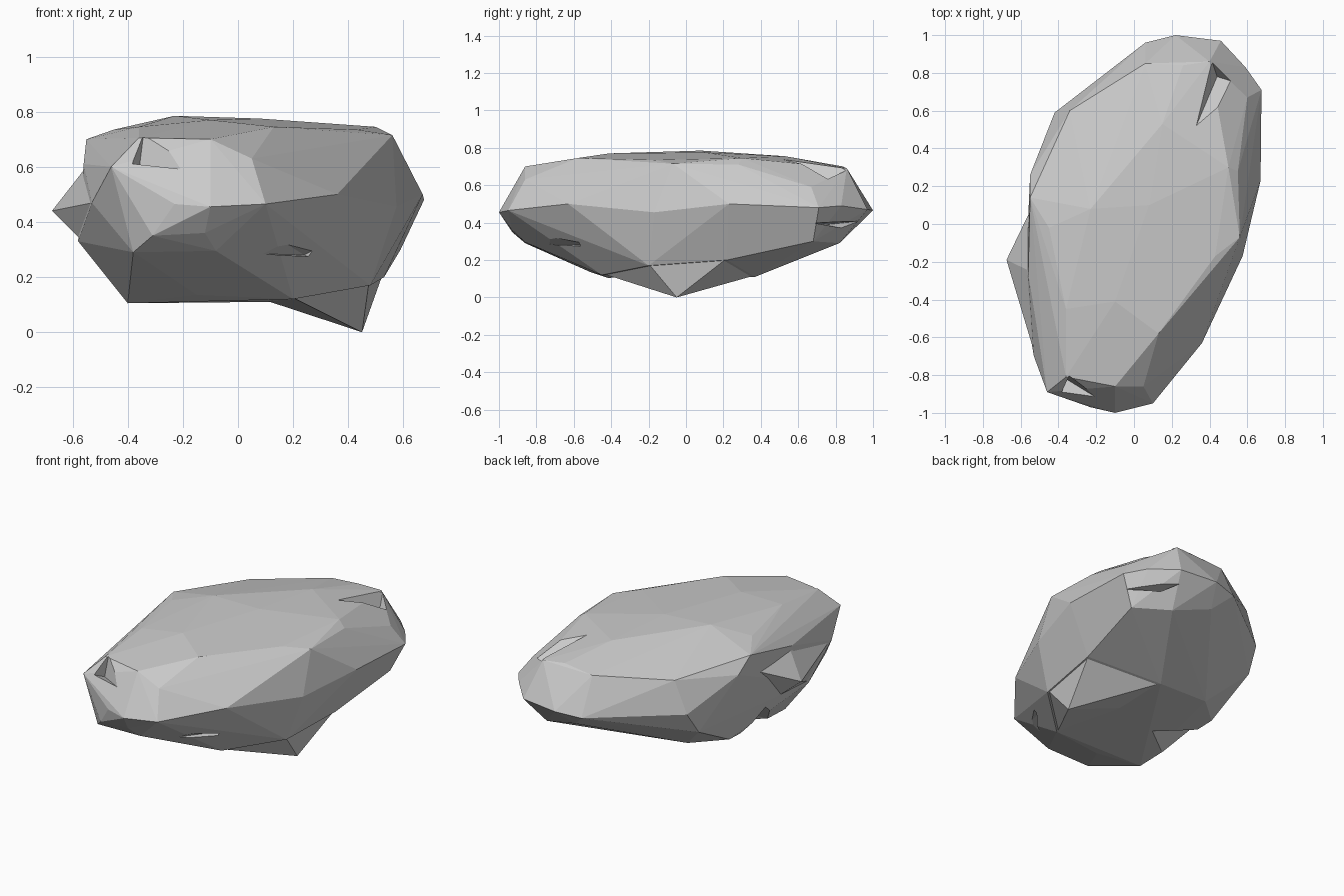
import bpy, bmesh


def hull(name, points):
    """Faceted solid wrapped tightly around a few corner points."""
    bm = bmesh.new()
    for p in points:
        bm.verts.new(p)
    bmesh.ops.convex_hull(bm, input=bm.verts[:])
    loose = [v for v in bm.verts if not v.link_faces]
    bmesh.ops.delete(bm, geom=loose, context='VERTS')
    bmesh.ops.recalc_face_normals(bm, faces=bm.faces[:])
    mesh = bpy.data.meshes.new(name)
    bm.to_mesh(mesh)
    bm.free()
    obj = bpy.data.objects.new(name, mesh)
    bpy.context.collection.objects.link(obj)
    return obj


# widest outline of the boulder
rim = [
    (0.22, 1.0, .465), (0.46, .97, .47), (0.59, .83, .49), (0.675, .71, .48),
    (0.67, .23, .50), (0.575, -.17, .455), (0.36, -.63, .50), (0.10, -.95, .465),
    (-0.10, -1.0, .455), (-0.23, -.97, .465), (-0.31, -.93, .35), (-0.12, -.93, .36),
    (-0.53, -.70, .47), (-0.55, .26, .62), (-0.42, .59, .46), (0.06, .96, .45),
]
# slanted upper edge
shoulder = [
    (-0.46, -.89, .60), (-0.36, -.81, .705), (-0.10, -.86, .70), (0.05, -.86, .63),
    (0.30, -.49, .635), (0.56, -.07, .715), (0.55, .28, .71), (0.60, .67, .59),
    (0.40, .86, .69), (0.26, .84, .70), (0.06, .85, .68), (-0.34, .60, .66),
    (-0.55, .14, .70), (-0.56, -.26, .61),
]
# nearly flat top
crown = [
    (-0.36, -.45, .745), (-0.45, -.02, .735), (-0.10, -.41, .77), (0.13, -.58, .745),
    (-0.23, .08, .785), (0.08, .10, .775), (0.43, -.17, .735), (0.50, .30, .745),
    (0.15, .53, .755),
]
# tapering belly
belly = [
    (-0.40, -.42, .105), (-0.15, -.51, .135), (0.20, -.45, .12), (-0.43, .18, .15),
    (-0.44, .50, .32), (-0.25, .34, .14), (0.11, .37, .11), (0.20, .63, .24),
    (0.40, .82, .29), (0.59, .68, .30), (0.53, .22, .20), (0.48, -.20, .17),
    (-0.38, -.86, .29), (-0.08, -.86, .295), (-0.58, -.40, .33), (0.16, .88, .36),
]
rock = hull("boulder", rim + shoulder + crown + belly)

# corners that jut out of the body: foot and left side point
bumps = {
    "foot": [(.45, -.05, 0), (.525, .22, .21), (.475, -.20, .18), (.11, .36, .115),
             (.11, 0, .112), (.20, -.44, .125), (.3, 0, .3)],
    "left_point": [(-.675, -.19, .44), (-.525, -.69, .47), (-.55, -.25, .60),
                   (-.54, .09, .58), (-.57, -.40, .335), (-.41, -.15, .22), (-.3, -.2, .4)],
}
# chipped dents
dents = {
    "front_slit": [(-.10, -1.0, .29), (.05, -1.08, .40), (.40, -.80, .36), (.32, -.76, .25),
                   (.24, -.52, .28)],
    "front_chip": [(-.34, -.80, .74), (-.10, -.98, .60), (-.42, -1.0, .66), (-.36, -.82, .58)],
    "back_chip": [(.30, .45, .78), (.40, .90, .74), (.60, .73, .70), (.44, .78, .58)],
    "back_slit": [(.44, 1.04, .42), (.72, .66, .40), (.64, .95, .34), (.42, .76, .39)],
    "left_chip": [(-.46, -.36, .03), (-.50, .16, .08), (-.62, -.06, .32), (-.15, -.08, .06),
                  (-.32, -.07, .22)],
}
tools = []
for group, op in ((bumps, 'UNION'), (dents, 'DIFFERENCE')):
    for name, pts in group.items():
        tool = hull(name, pts)
        tool.hide_render = True
        mod = rock.modifiers.new(name, 'BOOLEAN')
        mod.operation = op
        mod.solver = 'EXACT'
        mod.object = tool
        tools.append(tool)

# bake everything into the boulder and clear the helpers
deps = bpy.context.evaluated_depsgraph_get()
baked = bpy.data.meshes.new_from_object(rock.evaluated_get(deps))
rock.modifiers.clear()
rock.data = baked
for tool in tools:
    bpy.data.objects.remove(tool)
for poly in rock.data.polygons:
    poly.use_smooth = False
